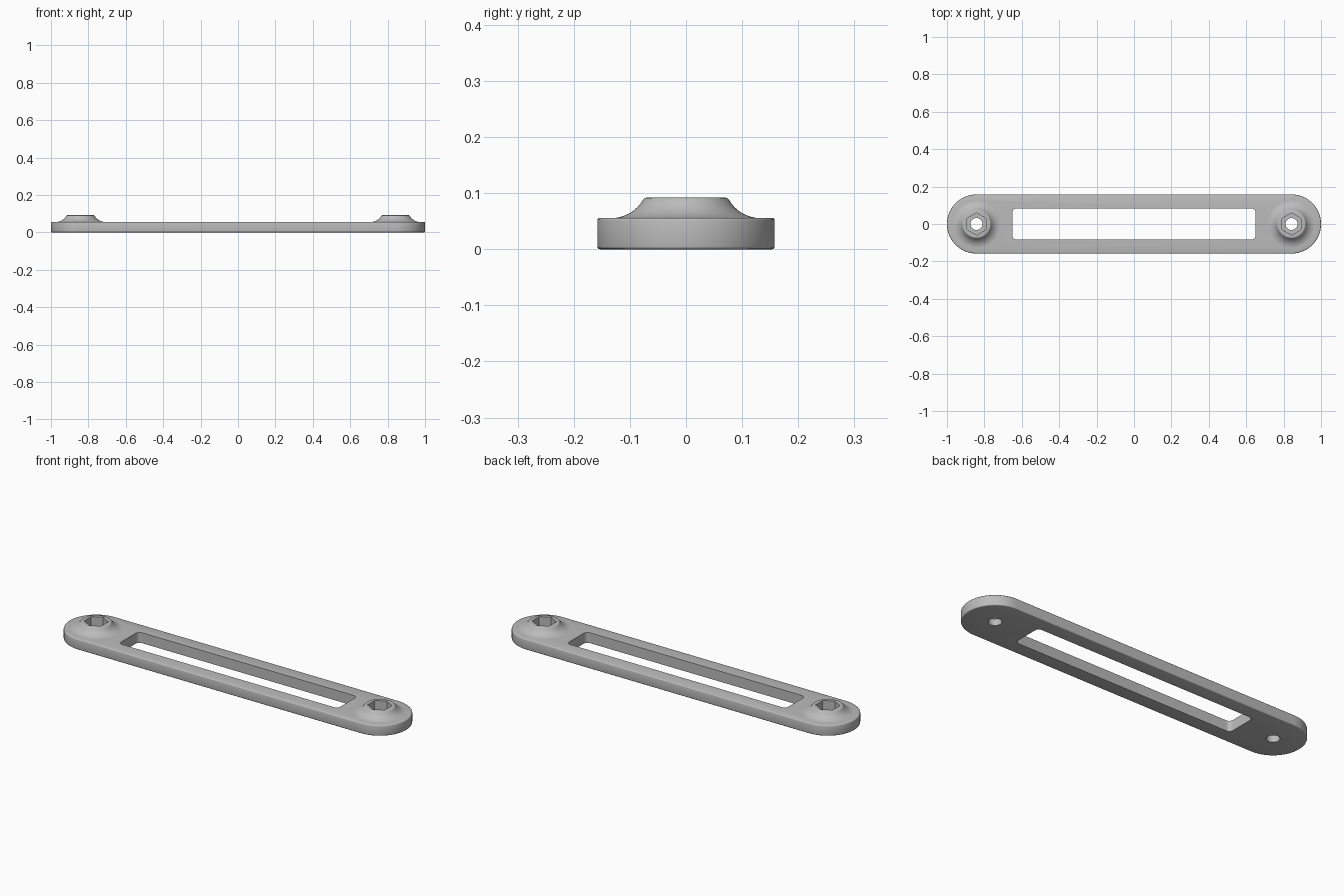
import bpy, bmesh
from math import pi, cos, sin, radians

cube = bpy.data.objects.get("Cube")
if cube:
    bpy.data.objects.remove(cube, do_unlink=True)

grey = bpy.data.materials.new("plain grey")
grey.use_nodes = True
COLOUR = (0.5, 0.5, 0.5, 1)
grey.diffuse_color = COLOUR
grey.node_tree.nodes["Principled BSDF"].inputs["Base Color"].default_value = COLOUR

BOSS_X = 0.842
THICK = 0.056


def rounded_outline(half_x, half_y, radius, steps):
    """Rounded rectangle, or a stadium when radius equals half_y."""
    pts = []
    for i, (sx, sy) in enumerate([(1, 1), (-1, 1), (-1, -1), (1, -1)]):
        for k in range(steps + 1):
            a = (i + k / steps) * pi / 2
            pts.append((sx * (half_x - radius) + radius * cos(a),
                        sy * (half_y - radius) + radius * sin(a)))
    # Drop points that coincide with their neighbour
    return [p for p, q in zip(pts, pts[1:] + pts[:1])
            if abs(p[0] - q[0]) + abs(p[1] - q[1]) > 1e-5]


def circle(x, radius, sides, start=0):
    return [(x + radius * cos(start + 2 * pi * i / sides),
             radius * sin(start + 2 * pi * i / sides)) for i in range(sides)]


def loft(name, layers):
    """Closed solid through (outline, height) layers."""
    bm = bmesh.new()
    rings = [[bm.verts.new((x, y, z)) for x, y in pts] for pts, z in layers]
    count = len(rings[0])
    for low, high in zip(rings, rings[1:]):
        for i in range(count):
            j = (i + 1) % count
            bm.faces.new((low[i], low[j], high[j], high[i]))
    bm.faces.new(rings[0][::-1])
    bm.faces.new(rings[-1])
    mesh = bpy.data.meshes.new(name)
    bm.to_mesh(mesh)
    bm.free()
    mesh.materials.append(grey)
    obj = bpy.data.objects.new(name, mesh)
    bpy.context.collection.objects.link(obj)
    return obj


def combine(target, other, operation):
    mod = target.modifiers.new(operation.title(), 'BOOLEAN')
    mod.operation = operation
    mod.solver = 'EXACT'
    mod.object = other
    bpy.context.view_layer.objects.active = target
    bpy.ops.object.modifier_apply(modifier=mod.name)
    bpy.data.objects.remove(other, do_unlink=True)


# Stadium-shaped plate with softened rims
SOFT = 0.005
rim = [(SOFT * (1 - sin(a)), SOFT * (1 - cos(a)))
       for a in [k / 3 * pi / 2 for k in range(4)]]
edge = rim + [(inset, THICK - z) for inset, z in reversed(rim)]
plate = loft("slotted_plate",
             [(rounded_outline(1 - inset, 0.158 - inset, 0.158 - inset, 20), z)
              for inset, z in edge])

# Long slot through the middle
slot = rounded_outline(0.65, 0.083, 0.022, 8)
combine(plate, loft("slot_cutter", [(slot, -0.1), (slot, 0.2)]), 'DIFFERENCE')

# Raised bosses: concave flare, small rounded lip, hex pocket and screw hole
flare = [(0.133 - 0.065 * sin(a), THICK - 0.0005 + 0.065 * (1 - cos(a)))
         for a in [k / 8 * radians(60) for k in range(9)]]
lip = [(0.0755, 0.0897), (0.0735, 0.0914), (0.0705, 0.092)]
for x in (-BOSS_X, BOSS_X):
    profile = [(0.133, 0.03)] + flare + lip
    combine(plate, loft("boss", [(circle(x, r, 64), z) for r, z in profile]), 'UNION')
    pocket = circle(x, 0.059, 6, pi / 2)
    combine(plate, loft("hex_cutter", [(pocket, 0.035), (pocket, 0.2)]), 'DIFFERENCE')
    hole = circle(x, 0.032, 40)
    combine(plate, loft("hole_cutter", [(hole, -0.1), (hole, 0.1)]), 'DIFFERENCE')

bpy.ops.object.select_all(action='DESELECT')
plate.select_set(True)
bpy.context.view_layer.objects.active = plate
bpy.ops.object.shade_smooth_by_angle(angle=radians(32))
